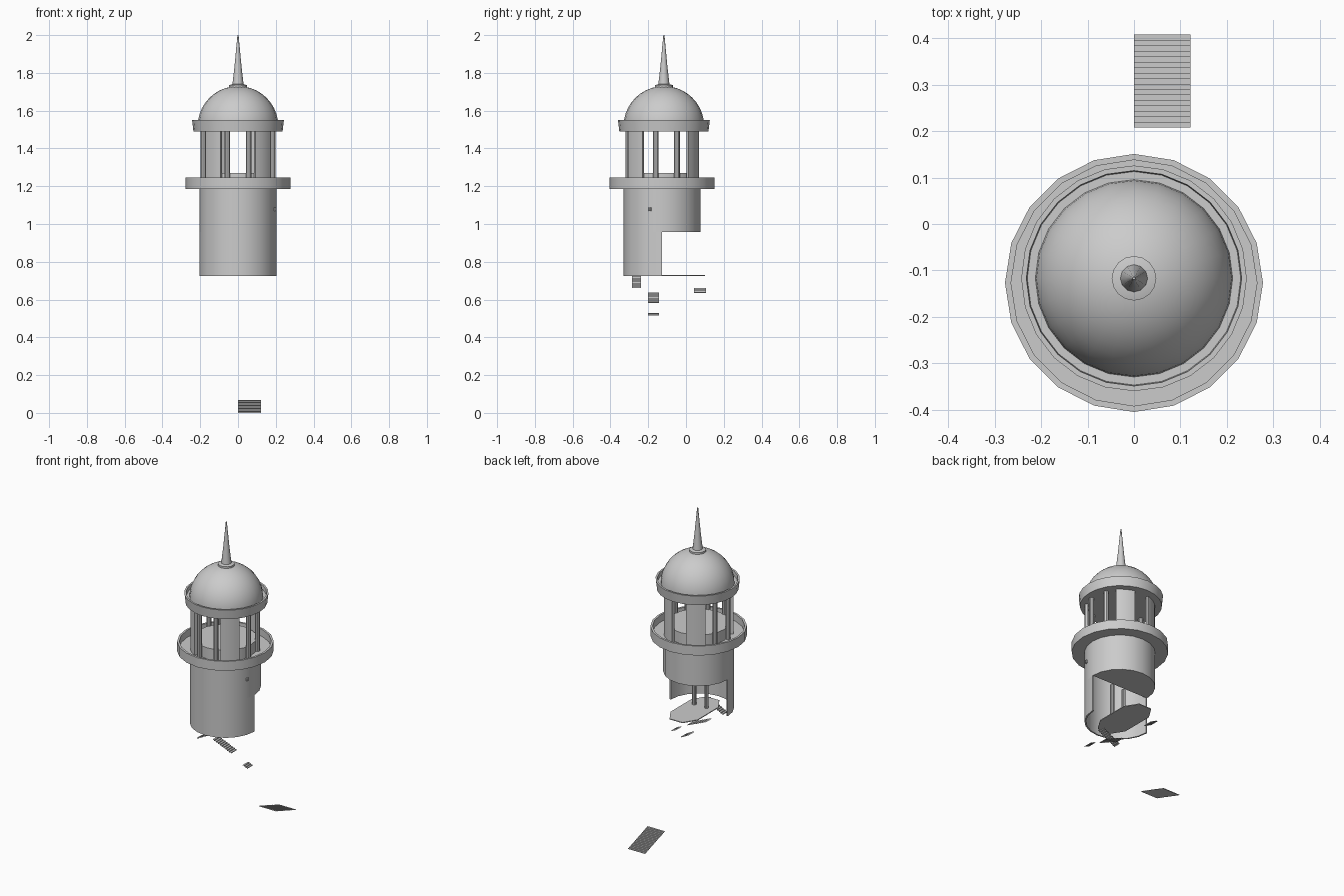
import bpy, bmesh
from math import sin, cos, radians, pi

if "Cube" in bpy.data.objects:
    bpy.data.objects.remove(bpy.data.objects["Cube"])

CY = -0.127      # tower axis in y
TY = -0.117      # dome and cap axis in y


def make(name, bm, smooth=None):
    bmesh.ops.remove_doubles(bm, verts=bm.verts, dist=1e-5)
    bmesh.ops.recalc_face_normals(bm, faces=bm.faces)
    me = bpy.data.meshes.new(name)
    bm.to_mesh(me)
    bm.free()
    ob = bpy.data.objects.new(name, me)
    bpy.context.collection.objects.link(ob)
    if smooth:
        bpy.ops.object.select_all(action='DESELECT')
        ob.select_set(True)
        bpy.context.view_layer.objects.active = ob
        bpy.ops.object.shade_smooth_by_angle(angle=radians(smooth))
    return ob


def lathe(name, profile, cx=0.0, cy=CY, n=20, a0=-180, a1=180, closed=True, smooth=30):
    """Revolve (radius, z) points; angle 0 faces the front, 90 faces right."""
    bm = bmesh.new()
    rings = []
    for i in range(n + 1):
        a = radians(a0 + (a1 - a0) * i / n)
        rings.append([bm.verts.new((cx + r * sin(a), cy - r * cos(a), z)) for r, z in profile])
    m = len(profile)
    for i in range(n):
        for j in range(m if closed else m - 1):
            k = (j + 1) % m
            r0, r1 = profile[j][0], profile[k][0]
            if r0 == 0 and r1 == 0:
                continue
            if r0 == 0:
                f = (rings[i][j], rings[i + 1][k], rings[i][k])
            elif r1 == 0:
                f = (rings[i][j], rings[i + 1][j], rings[i][k])
            else:
                f = (rings[i][j], rings[i + 1][j], rings[i + 1][k], rings[i][k])
            bm.faces.new(f)
    if closed and a1 - a0 < 360:
        bm.faces.new(rings[0])
        bm.faces.new(rings[-1])
    return make(name, bm, smooth)


def wall(r0, r1, z0, z1):
    return [(r1, z0), (r1, z1), (r0, z1), (r0, z0)]


def post(name, x, y, r, z0, z1):
    return lathe(name, [(0, z0), (r, z0), (r, z1), (0, z1)], x, y, 10, closed=False)


def stairs(name, top, bottom, half, axis, steps):
    """Thin zigzag flight; top/bottom are (run, z), axis is the run direction."""
    bm = bmesh.new()
    (s0, z0), (s1, z1) = top, bottom
    path = []
    for i in range(steps):
        s, t = s0 + (s1 - s0) * i / steps, s0 + (s1 - s0) * (i + 1) / steps
        z, w = z0 + (z1 - z0) * i / steps, z0 + (z1 - z0) * (i + 1) / steps
        path += [(s, z), (t, z), (t, w)]
    rows = []
    for s, z in path:
        rows.append([bm.verts.new((s, h, z) if axis == 'x' else (h, s, z)) for h in half])
    for p, q in zip(rows, rows[1:]):
        if (p[0].co - q[0].co).length > 1e-5:
            bm.faces.new((p[0], p[1], q[1], q[0]))
    return make(name, bm)


# tower body: full drum above, only the front half below
lathe("upper_drum", wall(0.195, 0.204, 0.957, 1.19))
lathe("lower_front_wall", wall(0.195, 0.204, 0.725, 0.957), n=10, a0=-90, a1=90)
lathe("rear_ceiling", [(0, 0.957), (0.2, 0.957), (0.2, 0.963), (0, 0.963)],
      n=10, a0=90, a1=270, closed=False)
knob = post("wall_knob", 0.197, -0.19, 0.008, 1.07, 1.088)

# balcony with parapet, and the raised lantern floor
lathe("balcony", [(0.195, 1.185), (0.278, 1.185), (0.278, 1.245), (0.265, 1.245),
                  (0.265, 1.2), (0, 1.2)], closed=False)
lathe("lantern_floor", [(0.18, 1.2), (0.18, 1.27), (0, 1.27)], closed=False)

# lantern: curved piers and slim columns
for side in (-1, 1):
    tag = "left" if side < 0 else "right"
    for label, mid in (("front", 43), ("rear", 150)):
        c = side * mid
        lathe(f"{label}_{tag}_pier", wall(0.185, 0.202, 1.19, 1.495), n=5, a0=c - 16, a1=c + 16)
    for i, a in enumerate((18, 80, 115)):
        b = radians(side * a)
        post(f"{tag}_column_{i}", 0.187 * sin(b), CY - 0.187 * cos(b), 0.015, 1.19, 1.495)

# cap ring with gutter
lathe("cap_ring", [(0, 1.49), (0.236, 1.49), (0.243, 1.55), (0.232, 1.55), (0.23, 1.525),
                   (0.205, 1.525)], cy=TY, n=24, closed=False)

# dome
dome = [(0.213 * cos(pi / 2 * i / 10), 1.52 + 0.21 * sin(pi / 2 * i / 10)) for i in range(10)]
lathe("dome", dome + [(0, 1.73)], cy=TY, n=24, closed=False, smooth=40)

# spire and its collar
lathe("spire_collar", [(0, 1.72), (0.048, 1.722), (0.048, 1.735), (0.03, 1.74), (0, 1.74)],
      cy=TY, n=16, closed=False)
lathe("spire", [(0.03, 1.735), (0.018, 1.84), (0.003, 2.0), (0, 2.0)], cy=TY, n=12, closed=False)

# landing platform with chamfered corners and two posts
bm = bmesh.new()
outline = [(0.045, -0.27), (0.095, -0.19), (0.095, 0.02), (0.045, 0.10)]
outline += [(-x, y) for x, y in reversed(outline)]
face = bm.faces.new([bm.verts.new((x, y, 0.725)) for x, y in outline])
up = bmesh.ops.extrude_face_region(bm, geom=[face])
for v in up["geom"]:
    if isinstance(v, bmesh.types.BMVert):
        v.co.z += 0.005
bm.faces.new([v for v in sorted(bm.verts, key=lambda v: v.index)][:8]) if not face.is_valid else None
make("landing_platform", bm)
for side in (-1, 1):
    post("left_landing_post" if side < 0 else "right_landing_post", side * 0.043, -0.145, 0.013, 0.728, 0.96)

# stair flights
stairs("upper_flight", (0.035, 0.725), (-0.09, 0.66), (-0.285, -0.237), 'x', 10)
stairs("rear_short_flight", (-0.09, 0.66), (-0.04, 0.635), (0.042, 0.105), 'x', 4)
stairs("middle_flight", (-0.04, 0.637), (0.09, 0.582), (-0.2, -0.142), 'x', 10)
stairs("lower_short_flight", (0.17, 0.53), (0.203, 0.515), (-0.2, -0.142), 'x', 3)
stairs("ground_flight", (0.208, 0.068), (0.408, 0.0), (0.0, 0.122), 'y', 17)
